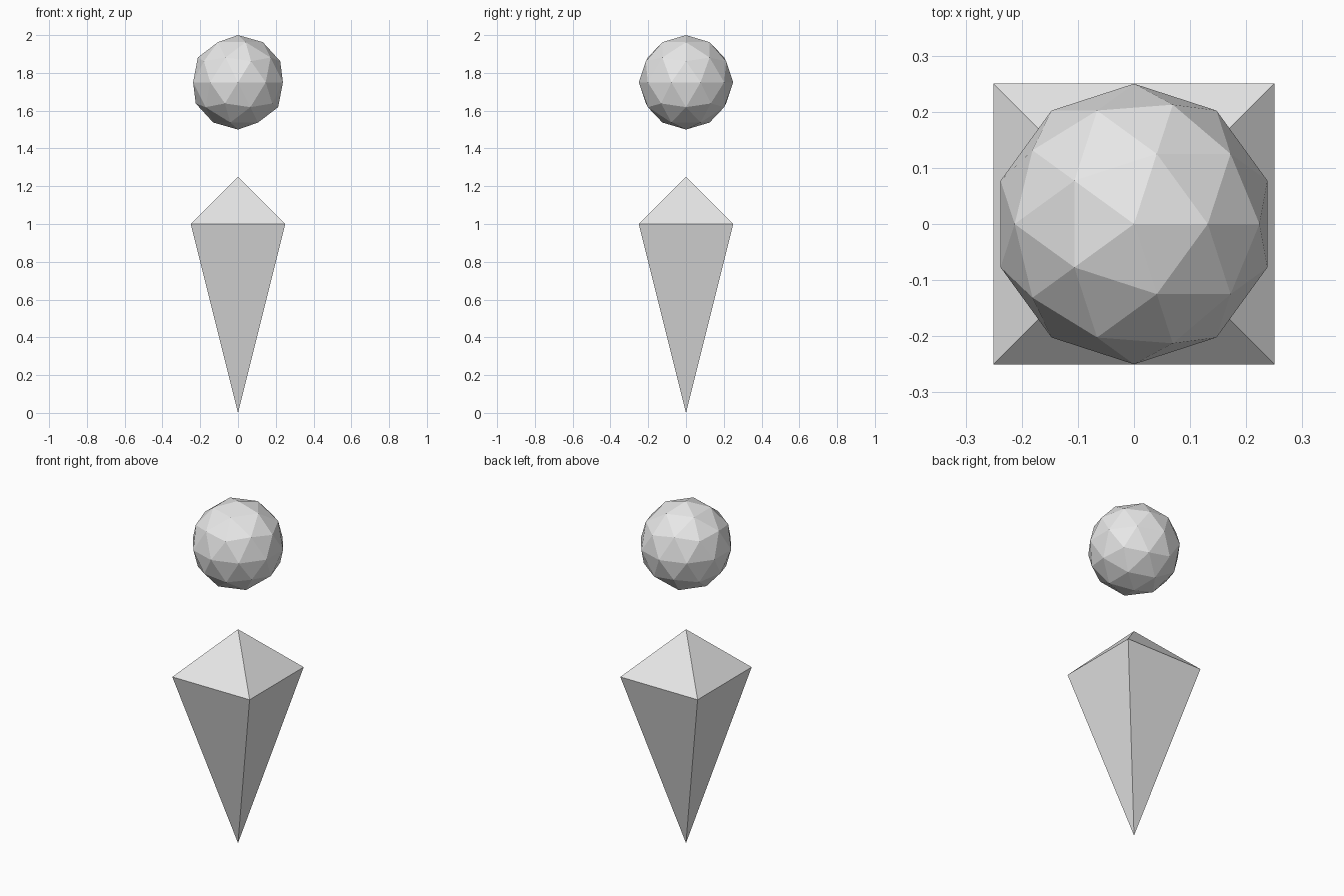
import bpy

cube = bpy.data.objects.get("Cube")
if cube:
    bpy.data.objects.remove(cube, do_unlink=True)

# Single light grey material
grey = bpy.data.materials.new("light_grey")
grey.use_nodes = True
colour = (0.8, 0.8, 0.8, 1.0)
grey.diffuse_color = colour
bsdf = next(n for n in grey.node_tree.nodes if n.type == 'BSDF_PRINCIPLED')
bsdf.inputs["Base Color"].default_value = colour

RADIUS = 0.25        # half width of both parts
SHOULDER = 1.0       # height of the widest point of the spike
APEX = 1.25          # top of the spike

# Four-sided spike: square rim joined to a tip below and an apex above
rim = [(sx * RADIUS, sy * RADIUS, SHOULDER)
       for sx, sy in ((-1, -1), (1, -1), (1, 1), (-1, 1))]
verts = rim + [(0, 0, 0), (0, 0, APEX)]
faces = []
for i in range(4):
    j = (i + 1) % 4
    faces += [(j, i, 4), (i, j, 5)]
mesh = bpy.data.meshes.new("spike")
mesh.from_pydata(verts, [], faces)
mesh.materials.append(grey)
spike = bpy.data.objects.new("spike", mesh)
bpy.context.collection.objects.link(spike)

# Faceted ball floating above the spike
bpy.ops.mesh.primitive_ico_sphere_add(subdivisions=2, radius=RADIUS,
                                      location=(0, 0, 2 - RADIUS))
ball = bpy.context.object
ball.name = ball.data.name = "floating_ball"
ball.data.materials.append(grey)
bpy.ops.object.shade_flat()
